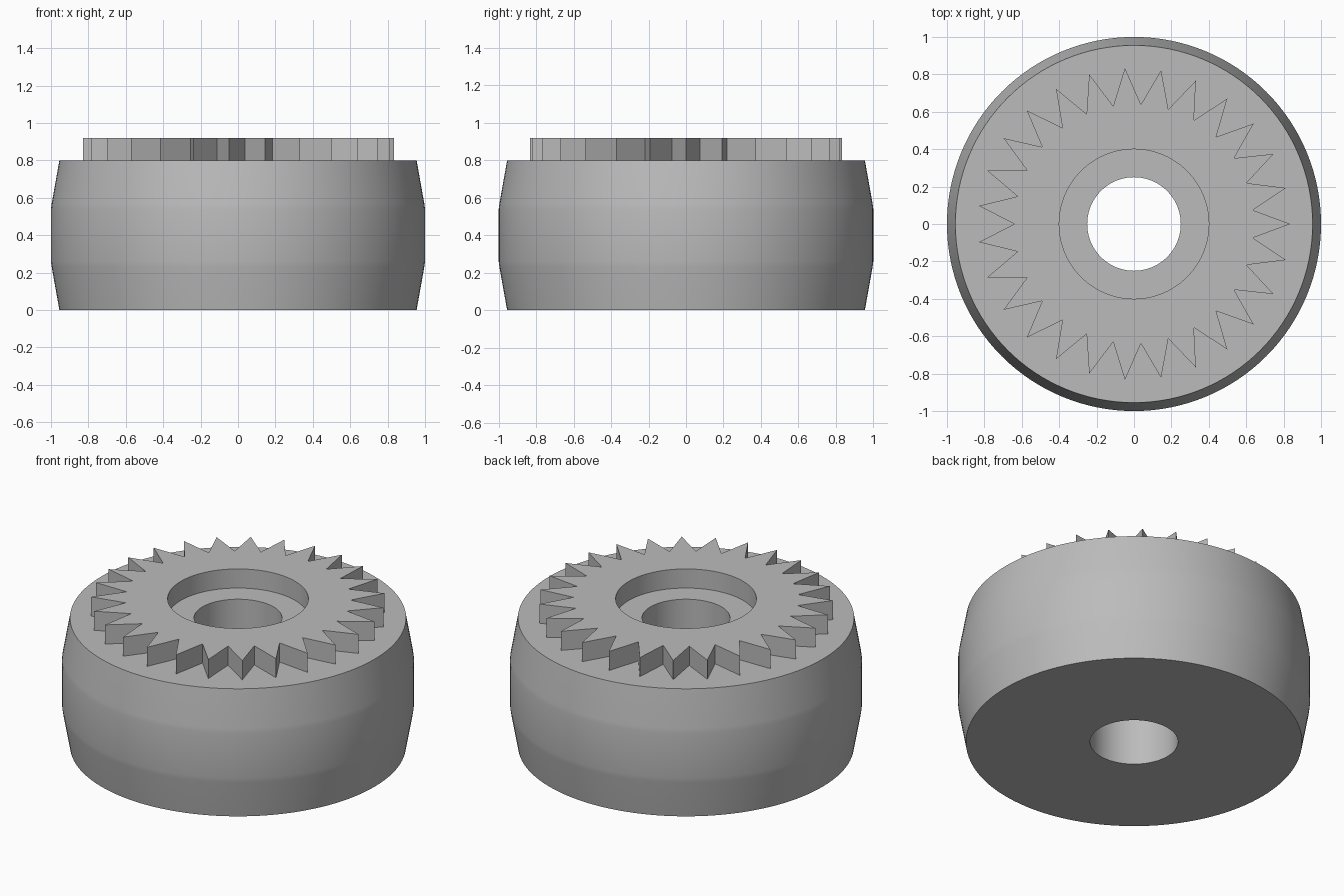
import bpy
import bmesh
from math import cos, sin, radians, tau

cube = bpy.data.objects.get("Cube")
if cube:
    bpy.data.objects.remove(cube, do_unlink=True)

SEGMENTS = 128
TEETH = 27

grey = bpy.data.materials.new("plain_grey")
grey.use_nodes = True
grey.diffuse_color = (0.5, 0.5, 0.5, 1)
grey.node_tree.nodes["Principled BSDF"].inputs["Base Color"].default_value = grey.diffuse_color


def finish(name, bm):
    """Turn a bmesh into a smooth-shaded object with sharp corners."""
    bmesh.ops.recalc_face_normals(bm, faces=bm.faces)
    mesh = bpy.data.meshes.new(name)
    bm.to_mesh(mesh)
    bm.free()
    mesh.materials.append(grey)
    obj = bpy.data.objects.new(name, mesh)
    bpy.context.collection.objects.link(obj)
    bpy.ops.object.select_all(action='DESELECT')
    obj.select_set(True)
    bpy.context.view_layer.objects.active = obj
    bpy.ops.object.shade_smooth_by_angle(angle=radians(30))
    return obj


def ring(bm, radii, z):
    """A closed loop of vertices, one for each radius."""
    n = len(radii)
    return [bm.verts.new((r * cos(tau * i / n), r * sin(tau * i / n), z))
            for i, r in enumerate(radii)]


def bridge(bm, a, b):
    n = len(a)
    for i in range(n):
        j = (i + 1) % n
        bm.faces.new((a[i], a[j], b[j], b[i]))


# Barrel-shaped wheel with a through bore; short rows soften the two ridges
profile = [(0.25, 0), (0.955, 0), (0.996, 0.23), (1, 0.26),
           (1, 0.54), (0.996, 0.57), (0.955, 0.8), (0.25, 0.8)]
bm = bmesh.new()
loops = [ring(bm, [r] * SEGMENTS, z) for r, z in profile]
for i, loop in enumerate(loops):
    bridge(bm, loop, loops[(i + 1) % len(loops)])
finish("wheel_body", bm)

# Toothed ring, seated slightly into the body, with a wide round opening
bm = bmesh.new()
caps = []
for z in (0.78, 0.92):
    outer = ring(bm, [0.835, 0.64] * TEETH, z)
    inner = ring(bm, [0.4] * (TEETH * 4), z)
    n = len(outer)
    for i in range(n):
        j = (i + 1) % n
        k = 2 * i
        bm.faces.new((outer[i], outer[j], inner[(k + 2) % (2 * n)],
                      inner[k + 1], inner[k]))
    caps.append((outer, inner))
bridge(bm, caps[0][0], caps[1][0])
bridge(bm, caps[0][1], caps[1][1])
finish("toothed_ring", bm)
